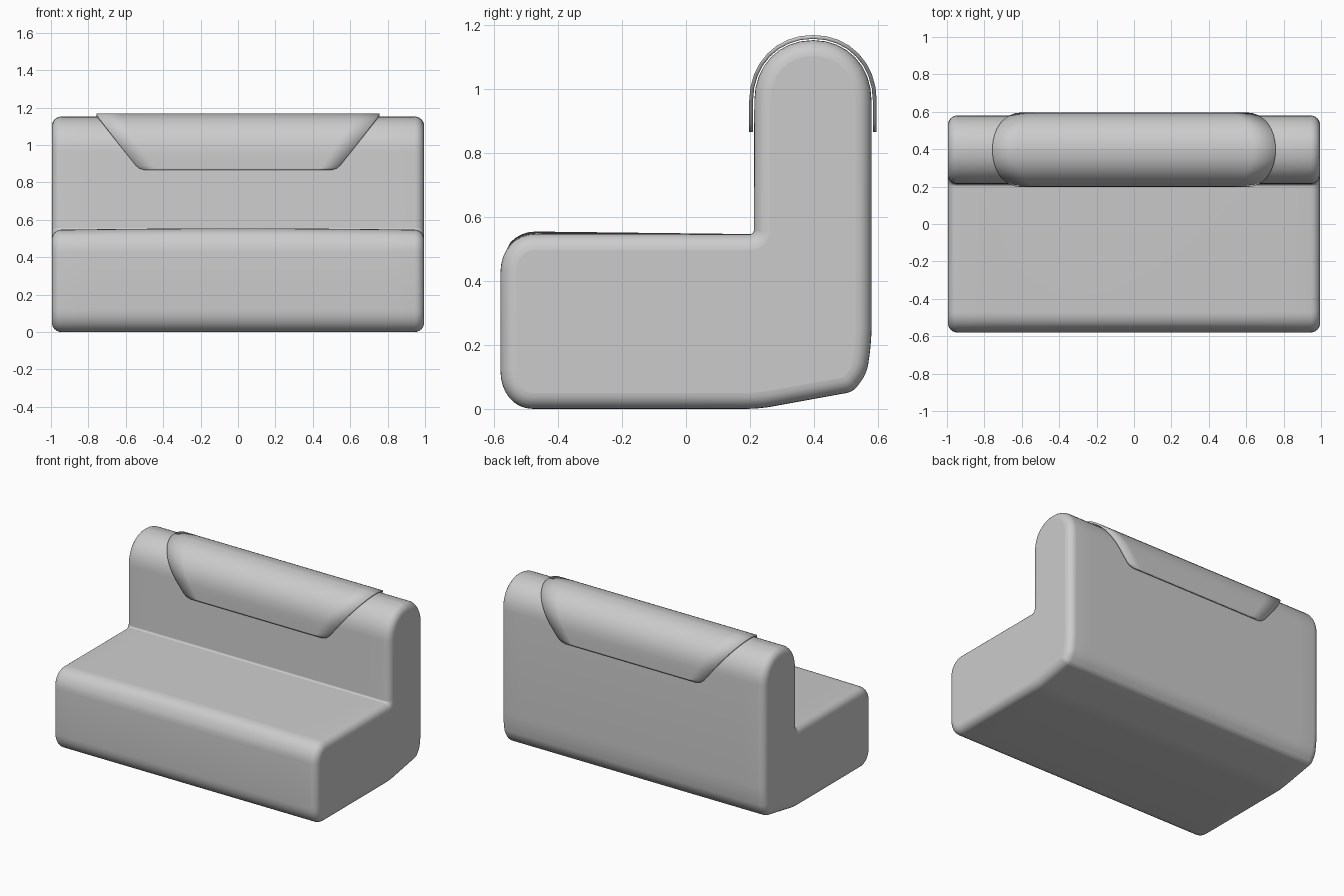
import bpy, math
from mathutils import Vector

if "Cube" in bpy.data.objects:
    bpy.data.objects.remove(bpy.data.objects["Cube"])


def fillet_profile(corners, steps=8):
    """Round each (y, z, length_in, length_out) corner with a cubic curve."""
    pts, n = [], len(corners)
    for i, (y, z, a, b) in enumerate(corners):
        c = Vector((y, z))
        p = Vector(corners[i - 1][:2])
        q = Vector(corners[(i + 1) % n][:2])
        s = c + (p - c).normalized() * a
        e = c + (q - c).normalized() * b
        h1, h2 = s.lerp(c, 0.58), e.lerp(c, 0.58)
        for k in range(steps + 1):
            t = k / steps
            v = s*(1-t)**3 + h1*3*t*(1-t)**2 + h2*3*t*t*(1-t) + e*t**3
            if not pts or (v - pts[-1]).length > 1e-4:
                pts.append(v)
    return pts


def normals(pts):
    """Outward normals of a counter-clockwise closed profile."""
    out = []
    for i in range(len(pts)):
        d = (pts[i] - pts[i-1]).normalized() + (pts[(i+1) % len(pts)] - pts[i]).normalized()
        out.append(Vector((d.y, -d.x)).normalized())
    return out


def make_object(name, verts, faces):
    me = bpy.data.meshes.new(name)
    me.from_pydata(verts, [], faces)
    me.update()
    ob = bpy.data.objects.new(name, me)
    bpy.context.collection.objects.link(ob)
    bpy.ops.object.select_all(action='DESELECT')
    ob.select_set(True)
    bpy.context.view_layer.objects.active = ob
    bpy.ops.object.shade_smooth_by_angle(angle=math.radians(40))
    return ob


# L-shaped side profile of seat and backrest
profile = fillet_profile([
    (-0.58, 0.0, 0.12, 0.10), (0.23, 0.0, 0.04, 0.04), (0.522, 0.053, 0.02, 0.02),
    (0.565, 0.11, 0.03, 0.03), (0.58, 0.21, 0.05, 0.05), (0.58, 1.152, 0.19, 0.182),
    (0.214, 1.152, 0.182, 0.19), (0.212, 0.546, 0.012, 0.012), (-0.58, 0.546, 0.11, 0.12)])
norm = normals(profile)

# Sections along x: rounded ends, plain middle
r = 0.05
end = [(0.995 - r + r * math.sin(t), r * (1 - math.cos(t)))
       for t in (math.pi / 2 * k / 6 for k in range(7))]
sections = [(-x, d) for x, d in reversed(end)]
sections += [(-0.945 + 1.89 * k / 16, 0.0) for k in range(1, 16)] + end

verts, faces, n = [], [], len(profile)
for x, inset in sections:
    for p, m in zip(profile, norm):
        v = p - m * inset
        z = v.y
        # Soft crown on the seat
        if v.x < 0.2 and z > 0.5 and z < 0.6:
            z += 0.008 * max(0, 1 - x * x)
        verts.append((x, v.x, z))
for s in range(len(sections) - 1):
    for i in range(n):
        j = (i + 1) % n
        faces.append((s*n + i, s*n + j, (s+1)*n + j, (s+1)*n + i)[::-1])
faces.append(tuple(range(n))[::-1])
faces.append(tuple((len(sections)-1)*n + i for i in range(n)))
sofa = make_object("seat_and_backrest", verts, faces)

# Headrest cover draped over the top of the backrest
path = [(Vector((0.58, z)), Vector((1, 0))) for z in (0.865, 0.875, 0.89, 0.92)]
path += [(p, m) for p, m in zip(profile, norm) if p.y > 0.93]
path += [(Vector((0.2135, z)), Vector((-1, 0))) for z in (0.92, 0.89, 0.875, 0.865)]
cols, cv, cf = 12, [], []
for p, m in path:
    half = 0.53 + (p.y - 0.87) / 0.285 * 0.23
    half -= {0.865: 0.03, 0.875: 0.006}.get(round(p.y, 3), 0)
    o = p + m * 0.004
    cv += [(half * (2 * k / cols - 1), o.x, o.y) for k in range(cols + 1)]
w = cols + 1
for i in range(len(path) - 1):
    for k in range(cols):
        cf.append((i*w + k, (i+1)*w + k, (i+1)*w + k + 1, i*w + k + 1)[::-1])
cover = make_object("headrest_cover", cv, cf)
sol = cover.modifiers.new("thickness", 'SOLIDIFY')
sol.thickness = 0.012
sol.offset = -1
